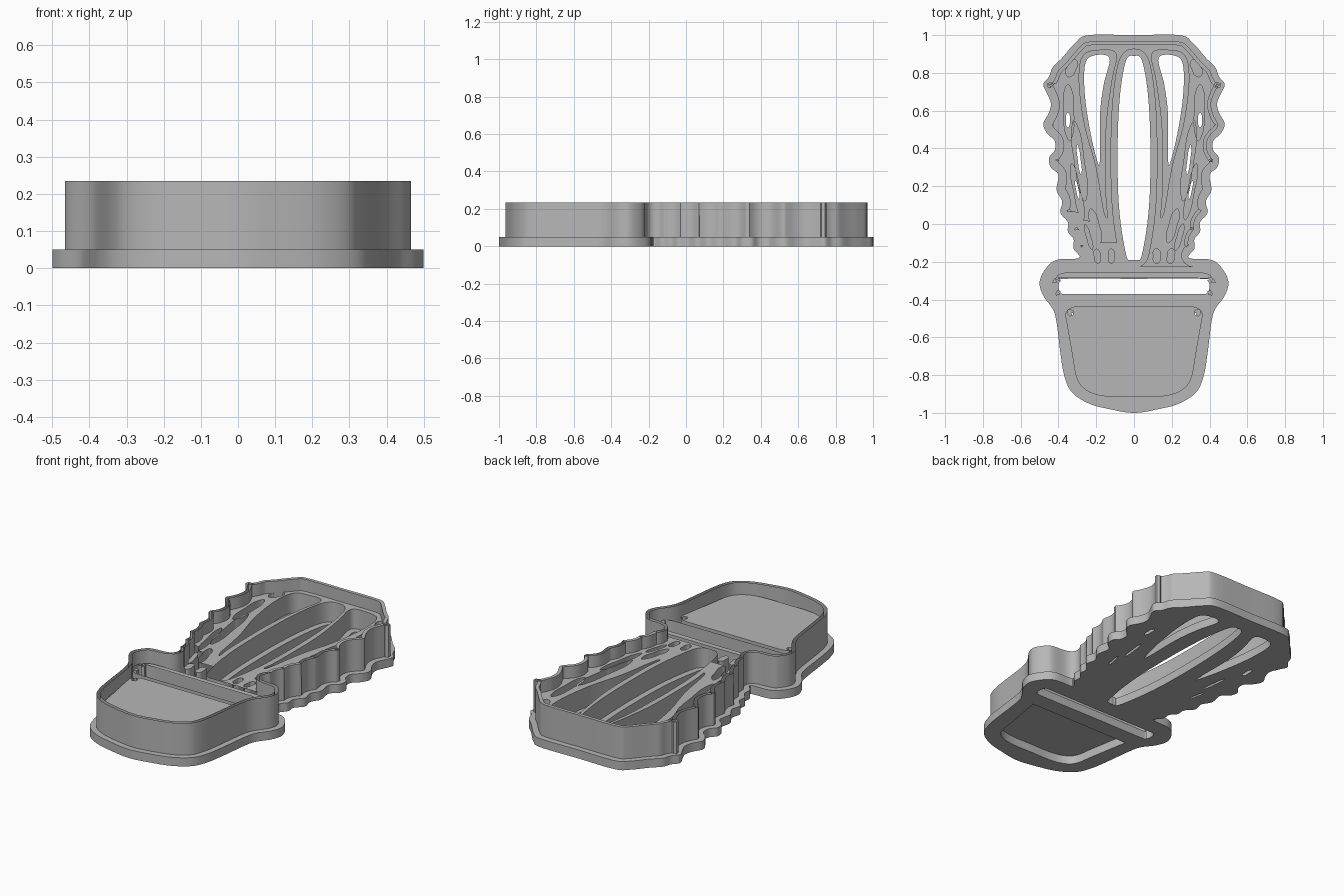
import bpy
import bmesh
import math
from mathutils import Vector

cube = bpy.data.objects.get("Cube")
if cube:
    bpy.data.objects.remove(cube)

BRIM_TOP, RIDGE_TOP, WALL_TOP = 0.05, 0.165, 0.235
LEDGE = 0.035

grey = bpy.data.materials.new("light grey plastic")
grey.use_nodes = True
colour = (0.47, 0.47, 0.47, 1)
grey.diffuse_color = colour
grey.node_tree.nodes["Principled BSDF"].inputs["Base Color"].default_value = colour


def smooth_loop(points, steps=6):
    """Closed rounded loop through points given in hundredths of a unit."""
    pts = [Vector(p) / 100 for p in points]
    count = len(pts)
    loop = []
    for i in range(count):
        a, b, c, d = (pts[(i + k - 1) % count] for k in range(4))
        for s in range(steps):
            t = s / steps
            loop.append(b + (c - a) * (t / 2)
                        + (a * 2 - b * 5 + c * 4 - d) * (t * t / 2)
                        + (b * 3 - a - c * 3 + d) * (t ** 3 / 2))
    area = sum(p.cross(loop[i - 1]) for i, p in enumerate(loop))
    return loop if area < 0 else loop[::-1]


def offset(loop, distance, steps=5):
    """Grow (or shrink) a loop gradually, relaxing it so it never folds."""
    for _ in range(steps):
        moved = []
        for i, p in enumerate(loop):
            along = loop[(i + 1) % len(loop)] - loop[i - 1]
            normal = Vector((along.y, -along.x)).normalized()
            moved.append(p + normal * (distance / steps))
        loop = [(moved[i - 1] + p * 4 + moved[(i + 1) % len(moved)]) / 6
                for i, p in enumerate(moved)]
    return loop


def symmetric(half):
    """Full outline from its right half, listed from top to bottom."""
    return half + [(-x, y) for x, y in reversed(half) if x > 0]


def flip(loop):
    return [Vector((-p.x, p.y)) for p in reversed(loop)]


def lens(start, end, width):
    """Slim leaf-shaped loop between two points."""
    a, b = Vector(start), Vector(end)
    side = Vector((a.y - b.y, b.x - a.x)).normalized() * (width / 2)
    left = [a.lerp(b, t) + side for t in (0.2, 0.5, 0.8)]
    right = [a.lerp(b, t) - side for t in (0.8, 0.5, 0.2)]
    return smooth_loop([a] + left + [b] + right, 4)


def slab(name, loops, bottom, top):
    """Flat plate with openings, raised from bottom to top."""
    curve = bpy.data.curves.new(name + " profile", 'CURVE')
    curve.dimensions = '2D'
    curve.fill_mode = 'BOTH'
    curve.extrude = (top - bottom) / 2
    for loop in loops:
        spline = curve.splines.new('POLY')
        spline.points.add(len(loop) - 1)
        for point, p in zip(spline.points, loop):
            point.co = (p.x, p.y, 0, 1)
        spline.use_cyclic_u = True
    helper = bpy.data.objects.new(name + " helper", curve)
    bpy.context.collection.objects.link(helper)
    graph = bpy.context.evaluated_depsgraph_get()
    mesh = bpy.data.meshes.new_from_object(helper.evaluated_get(graph))
    bpy.data.objects.remove(helper)
    bm = bmesh.new()
    bm.from_mesh(mesh)
    bmesh.ops.remove_doubles(bm, verts=bm.verts, dist=0.0001)
    bmesh.ops.translate(bm, verts=bm.verts, vec=(0, 0, (top + bottom) / 2))
    bmesh.ops.recalc_face_normals(bm, faces=bm.faces)
    bm.to_mesh(mesh)
    bm.free()
    mesh.name = name
    mesh.materials.clear()
    mesh.materials.append(grey)
    obj = bpy.data.objects.new(name, mesh)
    bpy.context.collection.objects.link(obj)
    bpy.ops.object.select_all(action='DESELECT')
    obj.select_set(True)
    bpy.context.view_layer.objects.active = obj
    bpy.ops.object.shade_smooth_by_angle(angle=math.radians(35))
    return obj


# Outer outline: wavy foliage above, rounded rim and tapered pot below
outline = smooth_loop(symmetric([
    (0, 100), (24, 100), (31, 96), (38, 88), (43, 83), (45, 78), (48, 74),
    (46, 69), (44, 64), (45, 59), (48, 53), (46, 48), (42, 44), (42, 39),
    (45, 35), (44, 30), (40, 26), (41, 18), (38, 12), (39, 6), (35, 1),
    (35, -4), (32, -8), (32, -13), (29, -18), (41, -19), (47, -24),
    (50, -31), (48, -38), (43, -45), (41, -52), (39, -68), (37, -80),
    (33, -89), (24, -95), (13, -98), (0, -100)]))

# Openings through the brim: centre leaf, rim slot, pot
centre_leaf = smooth_loop(symmetric([
    (0, 89), (4, 87), (7, 72), (8.5, 50), (8.5, 20), (7, 0), (4, -17),
    (2, -19), (0, -19)]))
rim_slot = smooth_loop(symmetric([
    (0, -29), (36, -29), (39, -30), (40, -33), (39, -36), (36, -37), (0, -37)]))
pot_opening = smooth_loop(symmetric([
    (0, -47), (31, -47), (33, -47), (32.5, -50), (29, -70), (27, -81),
    (22, -86), (13, -88), (0, -88)]))
openings = [centre_leaf, rim_slot, pot_opening]
cells = [offset(loop, LEDGE) for loop in openings]

# Side leaves: recess with a long tail, and a shorter opening inside it
side_cell = smooth_loop([
    (9.5, 90), (12, 75), (15, 50), (15, 15), (14, 4), (16, 7), (20, 30),
    (26, 52), (29, 75), (27, 89), (18, 92)])
side_opening = smooth_loop([
    (13, 88), (16, 74), (18, 58), (18, 36), (19, 32), (23, 48), (26, 68),
    (26, 84), (22, 89)])

# Small outer leaf recesses and the slits inside some of them
small_cells = [lens(*spec) for spec in (
    ((31, 87), (35, 78), 4.5), ((35, 74), (34, 44), 5), ((32, 55), (26, 12), 5),
    ((33, 32), (27, 2), 3.5), ((23, 8), (18, -10), 4), ((26, 0), (22, -14), 2.5),
    ((20, -13), (19, -21), 3.5), ((12, -13), (12, -21), 3.5))]
slits = [lens(*spec) for spec in (
    ((35, 59), (35, 51), 2), ((30, 42), (28, 26), 1.5), ((31, 23), (29, 13), 1.2))]

for loop in [side_cell] + small_cells:
    cells += [loop, flip(loop)]
for loop in [side_opening] + slits:
    openings += [loop, flip(loop)]

# Brim, stamping ridges and tall cutting wall
slab("base_brim", [outline] + openings, 0, BRIM_TOP)
slab("stamp_ridges", [offset(outline, -0.045)] + cells, BRIM_TOP, RIDGE_TOP)
slab("cutting_wall", [offset(outline, -0.033), offset(outline, -0.053)],
     BRIM_TOP, WALL_TOP)
